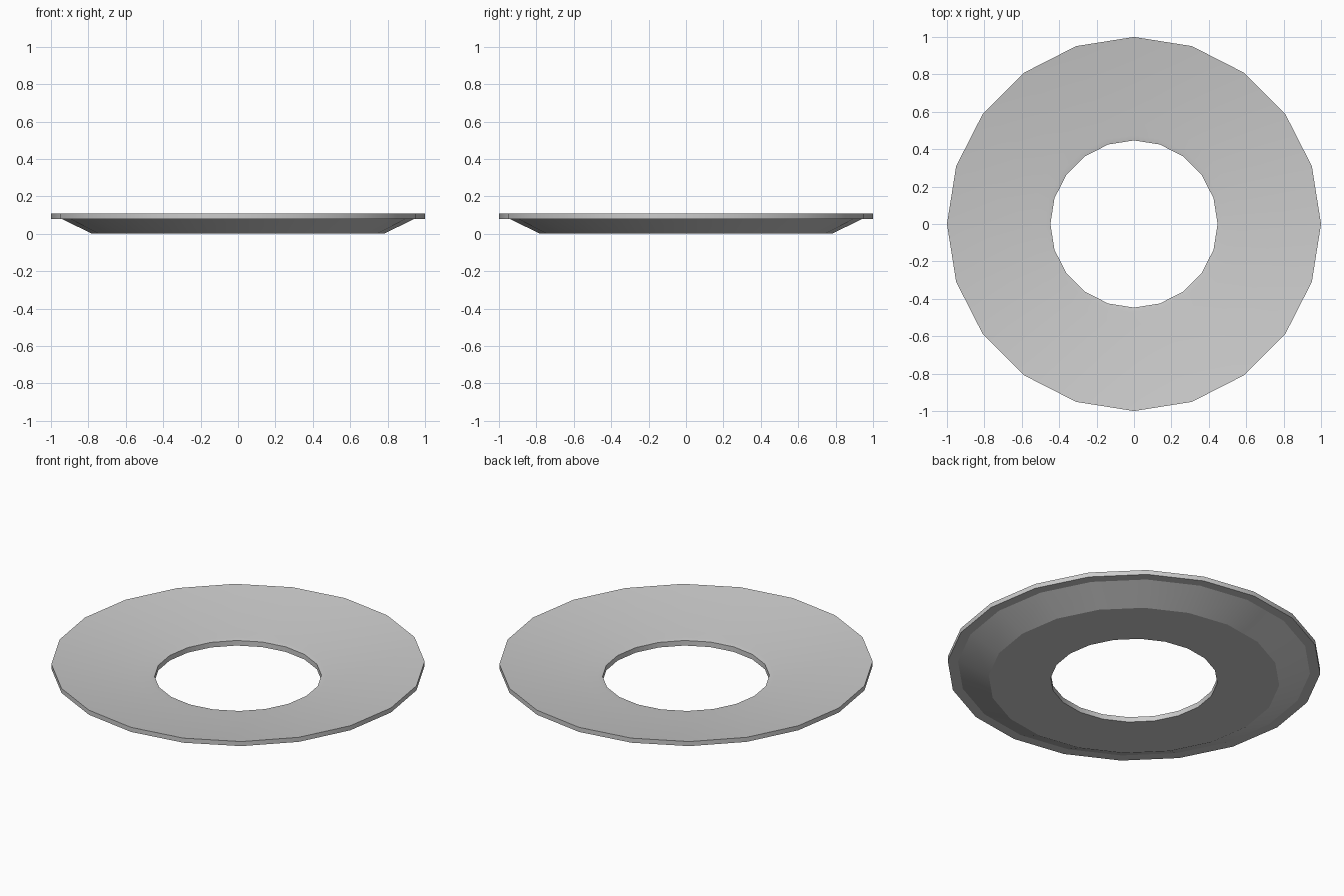
import bpy, bmesh, math

if "Cube" in bpy.data.objects:
    bpy.data.objects.remove(bpy.data.objects["Cube"])

SIDES = 20

# Cross-section of the dished ring: (radius, height), closed loop
PROFILE = [
    (0.447, 0.0), (0.78, 0.0),                  # flat underside
    (0.945, 0.08), (1.0, 0.08), (1.0, 0.107),   # sloped flank and rim
    (0.54, 0.038), (0.475, 0.035), (0.447, 0.03)  # dished top and inner lip
]


def lathe(name, profile, sides):
    bm = bmesh.new()
    rings = []
    for i in range(sides):
        a = 2 * math.pi * i / sides
        rings.append([bm.verts.new((r * math.cos(a), r * math.sin(a), z)) for r, z in profile])
    n = len(profile)
    for i in range(sides):
        a, b = rings[i], rings[(i + 1) % sides]
        for j in range(n):
            k = (j + 1) % n
            bm.faces.new((a[j], b[j], b[k], a[k]))
    bmesh.ops.recalc_face_normals(bm, faces=bm.faces)
    mesh = bpy.data.meshes.new(name)
    bm.to_mesh(mesh)
    bm.free()
    obj = bpy.data.objects.new(name, mesh)
    bpy.context.collection.objects.link(obj)
    return obj


# Ring body, smooth across the dish with crisp rims
ring = lathe("dished_ring", PROFILE, SIDES)
bpy.context.view_layer.objects.active = ring
ring.select_set(True)
bpy.ops.object.shade_smooth_by_angle(angle=math.radians(20))
